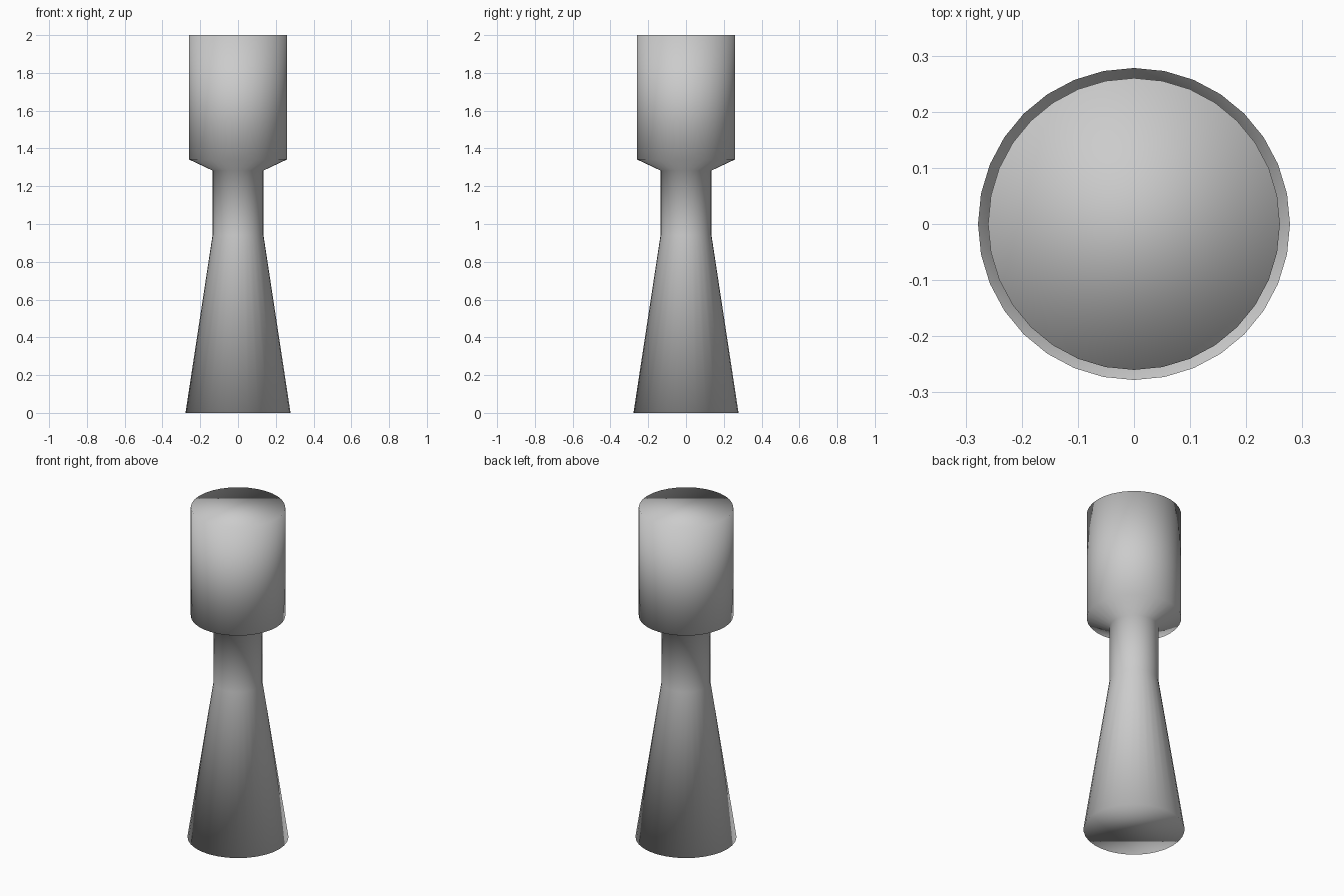
import bpy, bmesh
from math import cos, sin, tau

if "Cube" in bpy.data.objects:
    bpy.data.objects.remove(bpy.data.objects["Cube"])

SIDES = 32
# (radius, height) from foot to crown
PROFILE = [(0.278, 0.0), (0.135, 0.94), (0.135, 1.283), (0.26, 1.342), (0.26, 2.0)]


def lathe(name, profile, sides):
    bm = bmesh.new()
    rings = [[bm.verts.new((r * cos(tau * i / sides), r * sin(tau * i / sides), z))
              for i in range(sides)] for r, z in profile]
    # side walls
    for low, high in zip(rings, rings[1:]):
        for i in range(sides):
            j = (i + 1) % sides
            bm.faces.new((low[i], low[j], high[j], high[i]))
    # closed ends
    bm.faces.new(rings[0][::-1])
    bm.faces.new(rings[-1])
    # soft shading over the whole body, caps included
    for f in bm.faces:
        f.smooth = True
    mesh = bpy.data.meshes.new(name)
    bm.to_mesh(mesh)
    bm.free()
    obj = bpy.data.objects.new(name, mesh)
    bpy.context.collection.objects.link(obj)
    return obj


# flared foot, narrow neck and cylindrical head in one turned piece
lathe("turned_post", PROFILE, SIDES)
